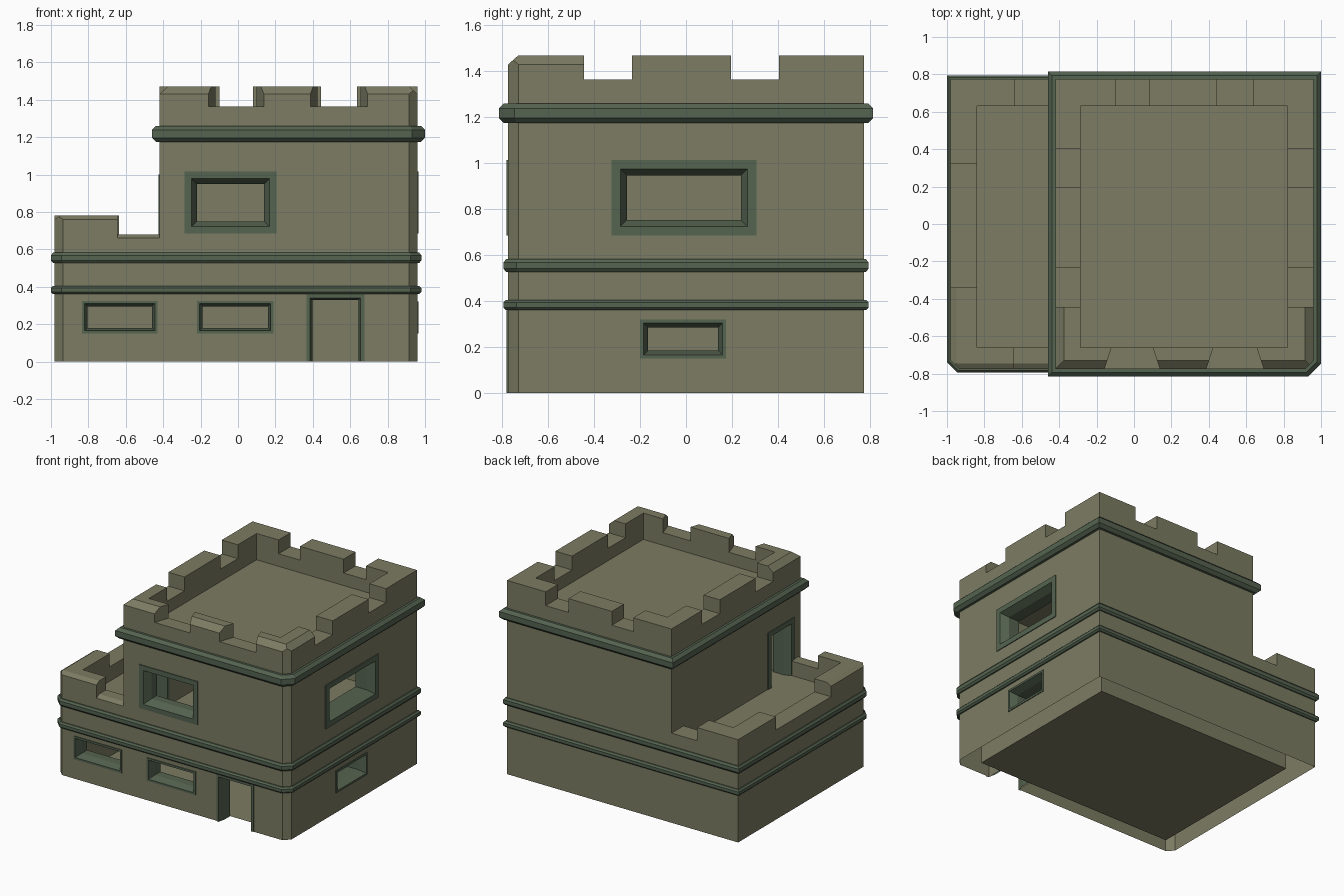
import bpy, bmesh
from itertools import product

if "Cube" in bpy.data.objects:
    bpy.data.objects.remove(bpy.data.objects["Cube"])

Y = 0.775                                   # half depth of the walls
X0, XT, X1 = -0.98, -0.42, 0.96             # lower left, tower left, right wall
CH = 0.045                                  # corner chamfer


def material(name, rgb):
    m = bpy.data.materials.new(name)
    m.diffuse_color = (*rgb, 1)
    m.use_nodes = True
    m.node_tree.nodes["Principled BSDF"].inputs["Base Color"].default_value = m.diffuse_color
    return m


STONE = material("olive_wall", (0.2, 0.2, 0.125))
TRIM = material("green_trim", (0.09, 0.125, 0.08))


def add(name, bm, mat):
    bmesh.ops.recalc_face_normals(bm, faces=bm.faces)
    me = bpy.data.meshes.new(name)
    bm.to_mesh(me)
    bm.free()
    ob = bpy.data.objects.new(name, me)
    bpy.context.collection.objects.link(ob)
    if mat:
        me.materials.append(mat)
    return ob


def outline(x0, left, right, d=0.0):
    """Plan outline grown by d, with optional chamfers on the front corners."""
    a, b, y = x0 - d, X1 + d, Y + d
    c = CH + d * 0.586
    pts = [(b, y), (a, y)]
    pts += [(a, -y + c), (a + c, -y)] if left else [(a, -y)]
    pts += [(b - c, -y), (b, -y + c)] if right else [(b, -y)]
    return pts


def skin(bm, loops, closed=True, cyclic=False):
    rows = [[bm.verts.new(p) for p in lp] for lp in loops]
    n = len(rows[0])
    for r in range(len(rows) if cyclic else len(rows) - 1):
        a, b = rows[r], rows[(r + 1) % len(rows)]
        for i in range(n if closed else n - 1):
            j = (i + 1) % n
            bm.faces.new((a[i], a[j], b[j], b[i]))
    return rows


def place(side, u, d, z):
    """Point on a wall: u along it, d outward, z up."""
    return {"front": (u, -Y - d, z), "right": (X1 + d, u, z),
            "tower_left": (XT - d, u, z), "terrace_left": (X0 - d, u, z)}[side]


# Main wall solid
bm = bmesh.new()
plan = outline(X0, True, True)
rows = skin(bm, [[(x, y, z) for x, y in plan] for z in (0, 1.47)])
for r in rows:
    bm.faces.new(r)
walls = add("walls", bm, STONE)
cutters = []


def cut(points):
    bm = bmesh.new()
    for p in points:
        bm.verts.new(p)
    bmesh.ops.convex_hull(bm, input=bm.verts)
    bmesh.ops.dissolve_limit(bm, angle_limit=0.01, verts=bm.verts, edges=bm.edges)
    ob = add("cutter", bm, None)
    ob.hide_render = True
    m = walls.modifiers.new("cut", "BOOLEAN")
    m.operation, m.solver, m.object = "DIFFERENCE", "EXACT", ob
    cutters.append(ob)


def cut_box(xs, ys, zs):
    cut(list(product(xs, ys, zs)))


def cut_bevel(side, z, w, h, a, b):
    e = 0.01
    k = e * h / w
    tri = [(e, z - h - k), (-w - e, z + k), (e, z + k)]
    cut([place(side, u, d, t) for u in (a, b) for d, t in tri])


def cut_front_gap(a, b):
    s = CH + 0.02
    cut([(x, y, z) for z in (1.365, 1.6) for x, y in
         [(a - s, -Y - 0.02), (b + s, -Y - 0.02), (b, -Y + CH), (a, -Y + CH), (b, -0.6), (a, -0.6)]])


# Step down to the terrace, roof recesses, hollow rooms
cut_box((-2, XT), (-2, 2), (0.78, 2))
cut_box((-0.84, XT), (-0.66, 0.63), (0.57, 1))
cut_box((-0.285, 0.82), (-0.66, 0.63), (1.27, 2))
cut_box((-0.84, 0.82), (-0.66, 0.63), (-0.1, 0.54))
cut_box((-0.285, 0.82), (-0.66, 0.63), (0.57, 1.24))

# Tower battlements
for a, b in ((-0.1, 0.08), (0.445, 0.635)):
    cut_front_gap(a, b)
    cut_box((a, b), (0.6, 1), (1.365, 1.6))
for a, b in ((-0.445, -0.235), (0.195, 0.405)):
    cut_box((0.8, 1.1), (a, b), (1.365, 1.6))
    cut_box((-0.6, -0.26), (a, b), (1.365, 1.6))
cut_bevel("front", 1.47, CH, 0.04, -0.6, 1.1)
cut_bevel("right", 1.47, CH, 0.04, -1, -0.4)
cut_bevel("tower_left", 1.47, CH, 0.04, -1, -0.4)

# Terrace battlements
cut_box((-0.645, XT), (-1, -0.6), (0.68, 1))
cut_box((-0.635, XT), (0.6, 1), (0.68, 1))
cut_box((-1.1, -0.8), (-0.34, 0.32), (0.68, 1))
cut_bevel("front", 0.78, 0.03, 0.02, -1.1, -0.6)
cut_bevel("terrace_left", 0.78, 0.03, 0.02, -1, -0.3)
cut_bevel("front", 0.68, 0.03, 0.02, -0.645, XT)


# Window and door frames with their openings: band width b, splay f
def opening(name, side, u0, u1, z0, z1, b, f, door=False):
    t = {"front": 0.115, "right": 0.14, "tower_left": 0.135}[side]

    def ring(s, d):
        lo = z0 if door else z0 + s
        pts = [(u0 + s, lo), (u0 + s, z1 - s), (u1 - s, z1 - s), (u1 - s, lo)]
        return [place(side, u, d, z) for u, z in pts]

    bm = bmesh.new()
    skin(bm, [ring(0, 0), ring(0, 0.006), ring(b, 0.006),
              ring(b + f, -0.05), ring(b + f, -t), ring(b, -t)], closed=not door)
    add(name, bm, TRIM)
    lo = (-0.1 if z0 == 0 else z0) if door else z0 + b
    cut([place(side, u, d, z) for u in (u0 + b, u1 - b)
         for d in (0.1, -t - 0.03) for z in (lo, z1 - b)])


opening("upper_front_window", "front", -0.285, 0.205, 0.685, 1.015, 0.037, 0.028)
opening("upper_right_window", "right", -0.325, 0.307, 0.685, 1.015, 0.04, 0.028)
opening("lower_front_window_left", "front", -0.835, -0.43, 0.15, 0.325, 0.015, 0.015)
opening("lower_front_window_middle", "front", -0.22, 0.19, 0.15, 0.325, 0.015, 0.015)
opening("lower_right_window", "right", -0.2, 0.175, 0.15, 0.32, 0.015, 0.02)
opening("front_door_frame", "front", 0.365, 0.675, 0, 0.36, 0.02, 0.012, True)
opening("terrace_door_frame", "tower_left", -0.695, -0.38, 0.57, 1.0, 0.037, 0.02, True)

# Bake the cuts, then open the underside of the wall shell
dg = bpy.context.evaluated_depsgraph_get()
baked = bpy.data.meshes.new_from_object(walls.evaluated_get(dg))
walls.modifiers.clear()
walls.data = baked
for c in cutters:
    bpy.data.objects.remove(c)
bm = bmesh.new()
bm.from_mesh(baked)
under = [f for f in bm.faces if all(v.co.z < 1e-4 for v in f.verts)]
bmesh.ops.delete(bm, geom=under, context="FACES")
for f in bm.faces:
    f.material_index = 0
    f.smooth = False
bm.to_mesh(baked)
bm.free()
baked.materials.clear()
baked.materials.append(STONE)

# Ground floor
bm = bmesh.new()
bm.faces.new([bm.verts.new(p) for p in
              [(-0.84, -0.66, 0), (0.82, -0.66, 0), (0.82, 0.63, 0), (-0.84, 0.63, 0)]])
add("ground_floor", bm, STONE)

# Moulded bands around the walls
for name, x0, left, z0, z1, p in (("lower_band", X0, True, 0.36, 0.405, 0.02),
                                  ("middle_band", X0, True, 0.527, 0.582, 0.02),
                                  ("upper_band", XT, False, 1.175, 1.26, 0.04)):
    k = (z1 - z0) * 0.25
    prof = [(-0.01, z0), (p * 0.45, z0), (p, z0 + k), (p, z1 - k), (p * 0.45, z1), (-0.01, z1)]
    bm = bmesh.new()
    skin(bm, [[(x, y, z) for x, y in outline(x0, left, True, d)] for d, z in prof], cyclic=True)
    add(name, bm, TRIM)
